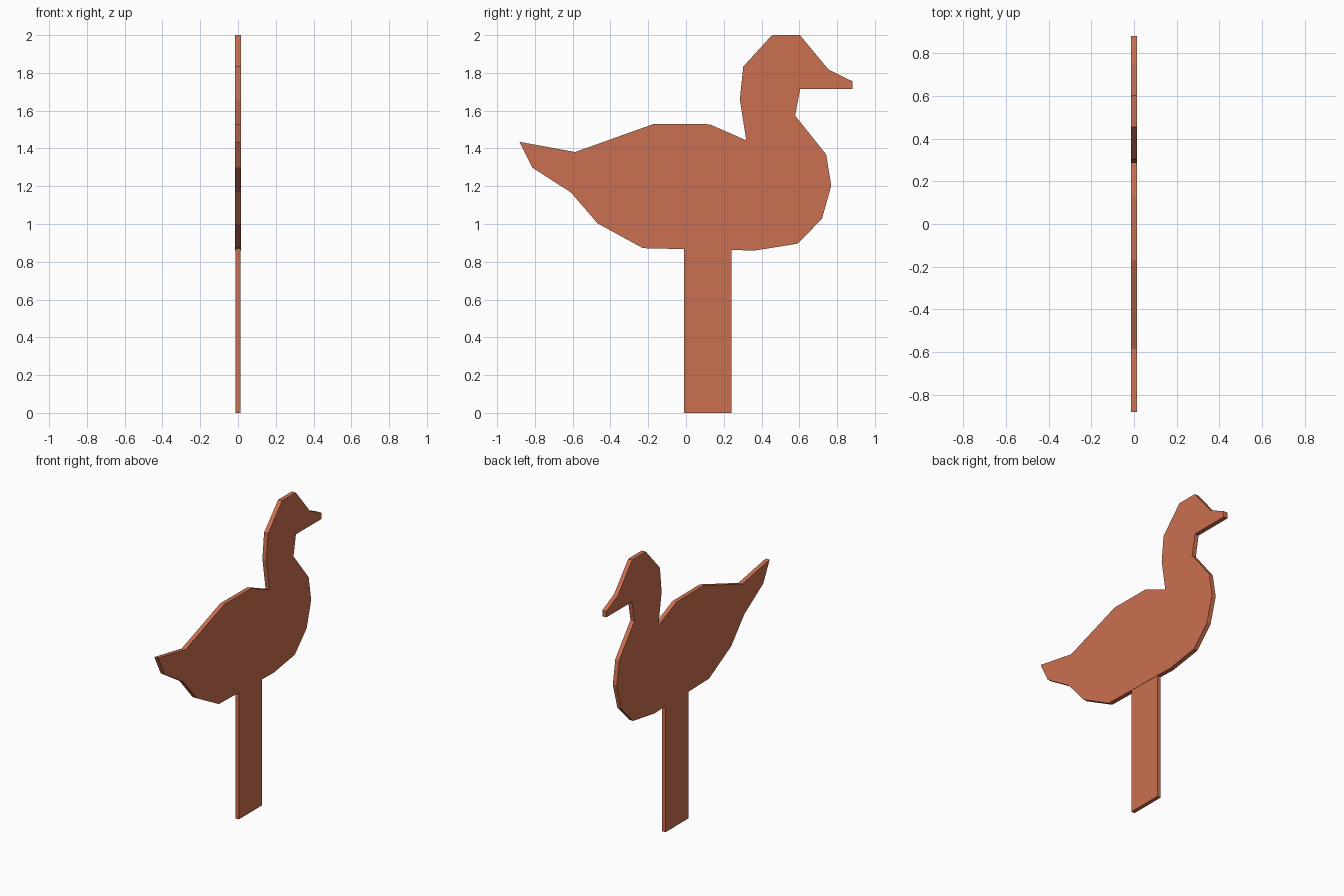
import bpy, bmesh

if "Cube" in bpy.data.objects:
    bpy.data.objects.remove(bpy.data.objects["Cube"])

paint = bpy.data.materials.new("terracotta_paint")
paint.diffuse_color = (0.6, 0.16, 0.08, 1)
paint.use_nodes = True
paint.node_tree.nodes["Principled BSDF"].inputs["Base Color"].default_value = paint.diffuse_color


def board(name, outline, thickness):
    """Flat board cut from a (y, z) outline, centred on x = 0."""
    bm = bmesh.new()
    face = bm.faces.new([bm.verts.new((-thickness / 2, y, z)) for y, z in outline])
    ext = bmesh.ops.extrude_face_region(bm, geom=[face], use_keep_orig=True)
    verts = [g for g in ext["geom"] if isinstance(g, bmesh.types.BMVert)]
    bmesh.ops.translate(bm, verts=verts, vec=(thickness, 0, 0))
    bmesh.ops.recalc_face_normals(bm, faces=bm.faces[:])
    mesh = bpy.data.meshes.new(name)
    bm.to_mesh(mesh)
    bm.free()
    mesh.materials.append(paint)
    obj = bpy.data.objects.new(name, mesh)
    bpy.context.collection.objects.link(obj)
    return obj


# Bird silhouette: tail, back, neck, head, beak, breast, belly
board("bird_silhouette", [
    (-0.882, 1.435), (-0.587, 1.381), (-0.17, 1.53), (0.125, 1.528), (0.319, 1.443),
    (0.285, 1.66), (0.303, 1.833), (0.455, 2.0), (0.603, 2.0), (0.755, 1.817),
    (0.882, 1.755), (0.882, 1.714), (0.604, 1.714), (0.578, 1.573), (0.742, 1.368),
    (0.769, 1.203), (0.72, 1.028), (0.592, 0.896), (0.36, 0.859), (0.24, 0.863),
    (-0.01, 0.867), (-0.228, 0.872), (-0.468, 1.003), (-0.609, 1.167), (-0.813, 1.298),
], 0.03)

# Stake, slightly thinner than the bird and let into its belly
board("stake", [(-0.01, 0), (0.24, 0), (0.24, 0.88), (-0.01, 0.88)], 0.026)
